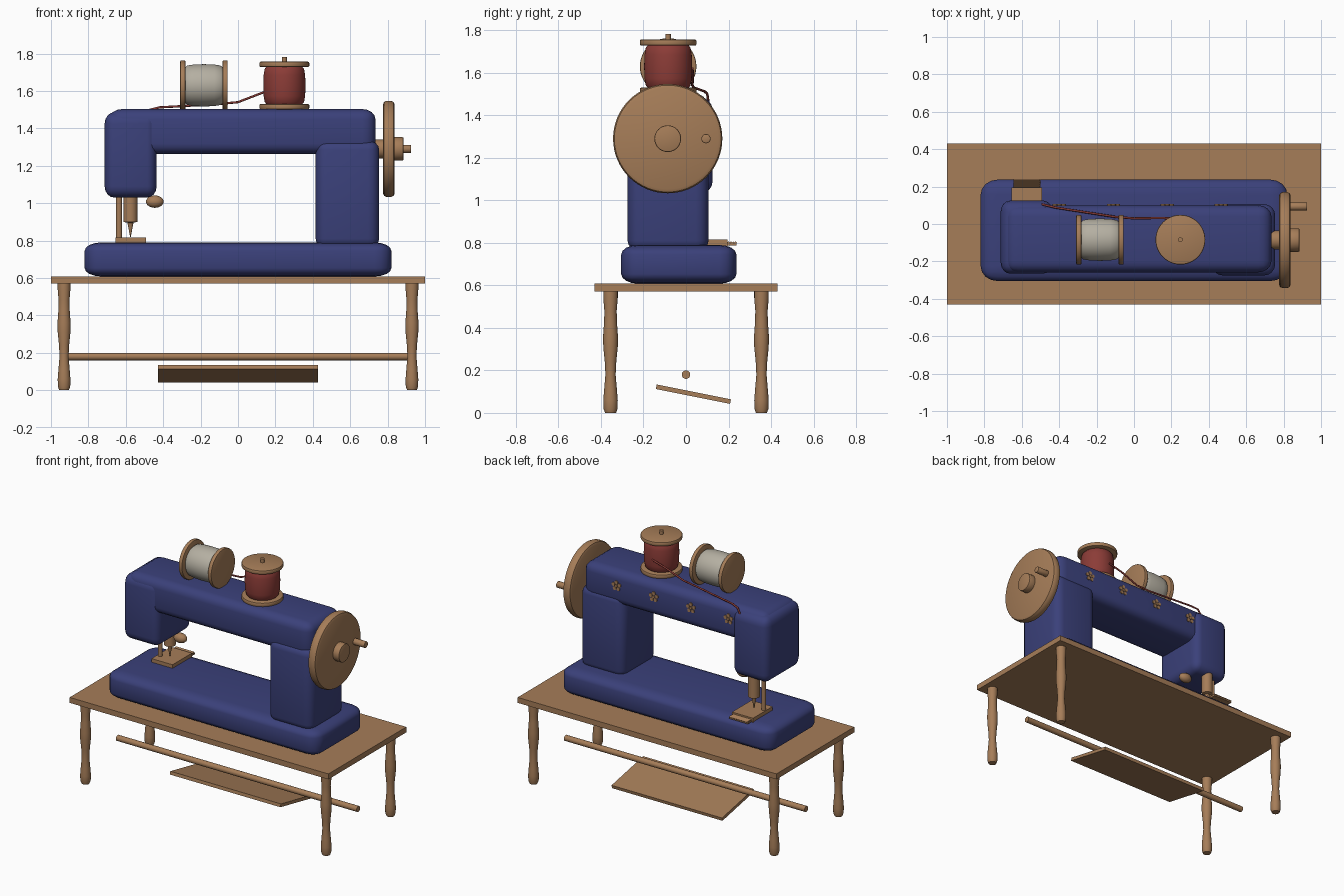
import bpy, bmesh, math
from mathutils import Matrix, Vector

if "Cube" in bpy.data.objects:
    bpy.data.objects.remove(bpy.data.objects["Cube"])


def material(name, rgb):
    m = bpy.data.materials.new(name)
    m.diffuse_color = (*rgb, 1)
    m.use_nodes = True
    m.node_tree.nodes["Principled BSDF"].inputs["Base Color"].default_value = m.diffuse_color
    return m


BLUE = material("navy enamel", (0.043, 0.052, 0.195))
WOOD = material("warm wood", (0.38, 0.205, 0.098))
RED = material("red thread", (0.26, 0.045, 0.038))
CREAM = material("cream thread", (0.46, 0.43, 0.36))


def finish(name, bm, mat, smooth=True):
    bmesh.ops.recalc_face_normals(bm, faces=bm.faces)
    me = bpy.data.meshes.new(name)
    bm.to_mesh(me)
    bm.free()
    me.materials.append(mat)
    ob = bpy.data.objects.new(name, me)
    bpy.context.collection.objects.link(ob)
    if smooth:
        me.shade_smooth()
        me.set_sharp_from_angle(angle=math.radians(40))
    return ob


def box(name, lo, hi, mat, r=None, tilt=0):
    """Box between two corners; r gives a separate edge radius per axis."""
    lo, hi = Vector(lo), Vector(hi)
    size = hi - lo
    bm = bmesh.new()
    bmesh.ops.create_cube(bm, size=1)
    s = Vector(r) if r else Vector((1, 1, 1))
    bmesh.ops.scale(bm, vec=[size[i] / s[i] for i in range(3)], verts=bm.verts)
    if r:
        bmesh.ops.bevel(bm, geom=bm.edges[:], offset=1, segments=4, profile=0.5,
                        affect='EDGES')
        bmesh.ops.scale(bm, vec=s, verts=bm.verts)
    bmesh.ops.rotate(bm, matrix=Matrix.Rotation(tilt, 3, 'X'), verts=bm.verts)
    bmesh.ops.translate(bm, vec=(lo + hi) / 2, verts=bm.verts)
    return finish(name, bm, mat, r is not None)


def lathe(name, profile, loc, mat, axis='Z', sides=32):
    """Turned part: profile of (radius, height) spun round the given axis."""
    bm = bmesh.new()
    rings = []
    for rad, h in profile:
        rings.append([bm.verts.new((rad * math.cos(2 * math.pi * i / sides),
                                    rad * math.sin(2 * math.pi * i / sides), h))
                      for i in range(sides)])
    for a, b in zip(rings, rings[1:]):
        for i in range(sides):
            j = (i + 1) % sides
            bm.faces.new((a[i], a[j], b[j], b[i]))
    bm.faces.new(rings[0])
    bm.faces.new(rings[-1])
    if axis == 'X':
        bmesh.ops.rotate(bm, matrix=Matrix.Rotation(math.pi / 2, 3, 'Y'), verts=bm.verts)
    elif axis == 'Y':
        bmesh.ops.rotate(bm, matrix=Matrix.Rotation(-math.pi / 2, 3, 'X'), verts=bm.verts)
    bmesh.ops.translate(bm, vec=loc, verts=bm.verts)
    return finish(name, bm, mat)


def rod(name, rad, h0, h1, loc, mat, axis='Z', b=0.0, sides=32):
    """Cylinder with an optional rounded rim b."""
    prof = [(rad, h0), (rad, h1)]
    if b:
        prof = [(rad - b, h0), (rad - 0.3 * b, h0 + 0.3 * b), (rad, h0 + b),
                (rad, h1 - b), (rad - 0.3 * b, h1 - 0.3 * b), (rad - b, h1)]
    return lathe(name, prof, loc, mat, axis, sides)


# Table: top, turned legs, stretcher, treadle
box("table_top", (-1, -0.43, 0.57), (1, 0.43, 0.608), WOOD)
leg = [(0.026, 0), (0.033, 0.02), (0.034, 0.06), (0.030, 0.11), (0.024, 0.18),
       (0.027, 0.24), (0.034, 0.31), (0.035, 0.36), (0.030, 0.43), (0.029, 0.48),
       (0.034, 0.54), (0.034, 0.575)]
for sx, n in ((-1, "left"), (1, "right")):
    for sy, m in ((-1, "front"), (1, "back")):
        lathe(f"{m}_{n}_leg", leg, (sx * 0.93, sy * 0.355, 0), WOOD, sides=20)
rod("stretcher", 0.02, -0.93, 0.93, (0, 0, 0.18), WOOD, 'X', sides=20)
box("treadle", (-0.427, -0.143, 0.077), (0.427, 0.213, 0.099), WOOD,
    tilt=math.radians(-11.3))

# Machine body
box("machine_base", (-0.82, -0.305, 0.608), (0.82, 0.237, 0.79), BLUE, (0.09, 0.08, 0.045))
box("column", (0.415, -0.275, 0.76), (0.755, 0.106, 1.335), BLUE, (0.06, 0.06, 0.05))
box("arm", (-0.69, -0.258, 1.263), (0.735, 0.1, 1.503), BLUE, (0.07, 0.06, 0.055))
box("head", (-0.713, -0.265, 1.03), (-0.435, 0.125, 1.485), BLUE, (0.05, 0.06, 0.06))

# Needle, presser and feed
lathe("needle_bar", [(0.037, 1.06), (0.037, 0.9), (0.016, 0.895), (0.002, 0.82)],
      (-0.575, 0.07, 0), WOOD, sides=20)
rod("presser_bar", 0.016, 0.8, 1.06, (-0.636, 0.05, 0), WOOD, sides=16)
box("needle_plate", (-0.655, -0.02, 0.785), (-0.492, 0.195, 0.815), WOOD)
box("feed_bar", (-0.645, 0.19, 0.788), (-0.5, 0.238, 0.797), WOOD)
for i in range(4):
    lathe(f"feed_tooth_{i + 1}", [(0.007, -0.07), (0.007, 0.07)],
          (-0.573, 0.2 + i * 0.011, 0.8), WOOD, 'X', sides=4)
knob = [(max(0.033 * math.sin(math.pi * k / 12), 0.001), -0.047 * math.cos(math.pi * k / 12))
        for k in range(13)]
lathe("tension_knob", knob, (-0.445, 0, 1.008), WOOD, 'X', sides=24)

# Hand wheel on the right end
WY, WZ = -0.086, 1.29
rod("hand_wheel", 0.257, 0.775, 0.838, (0, WY, WZ), WOOD, 'X', b=0.02, sides=64)
rod("wheel_axle", 0.05, 0.7, 0.79, (0, WY, WZ), WOOD, 'X')
rod("wheel_hub", 0.063, 0.82, 0.885, (0, WY, WZ), WOOD, 'X', b=0.006)
rod("wheel_handle", 0.022, 0.82, 0.925, (0, 0.094, WZ), WOOD, 'X', b=0.004, sides=20)


# Thread spools
def spool(name, loc, half, thread, axis):
    for s in (-1, 1):
        c = s * (half - 0.014)
        rod(f"{name}_flange_{'low' if s < 0 else 'high'}", 0.133, c - 0.014, c + 0.014,
            loc, WOOD, axis, b=0.006, sides=48)
    h = half - 0.026
    lathe(f"{name}_thread", [(0.095, -h), (0.105, -h + 0.012), (0.111, -h + 0.045),
                             (0.113, 0), (0.111, h - 0.045), (0.105, h - 0.012),
                             (0.095, h)], loc, thread, axis, sides=48)


spool("cream_spool", (-0.182, -0.084, 1.63), 0.127, CREAM, 'X')
spool("red_spool", (0.248, -0.084, 1.629), 0.127, RED, 'Z')
rod("spool_pin", 0.013, 1.5, 1.782, (0.248, -0.084, 0), WOOD, sides=16)

# Loose thread running over the arm to the head
cu = bpy.data.curves.new("loose_thread", 'CURVE')
cu.dimensions = '3D'
cu.bevel_depth = 0.006
cu.bevel_resolution = 2
cu.use_fill_caps = True
path = [(0.24, 0.03, 1.62), (0.13, 0.032, 1.59), (0.0, 0.03, 1.54), (-0.1, 0.038, 1.53),
        (-0.42, 0.088, 1.512), (-0.47, 0.1, 1.50), (-0.49, 0.105, 1.465)]
sp = cu.splines.new('POLY')
sp.points.add(len(path) - 1)
for p, co in zip(sp.points, path):
    p.co = (*co, 1)
cu.materials.append(RED)
bpy.context.collection.objects.link(bpy.data.objects.new("loose_thread", cu))

# Five-petal flowers along the back of the arm
for k, fx in enumerate((0.466, 0.178, -0.11, -0.4)):
    fz = 1.405
    rod(f"flower_{k + 1}_centre", 0.010, 0.097, 0.108, (fx, 0, fz), WOOD, 'Y', sides=12)
    for i in range(5):
        a = 2 * math.pi * i / 5 + math.pi / 2
        rod(f"flower_{k + 1}_petal_{i + 1}", 0.0125, 0.097, 0.106,
            (fx + 0.024 * math.cos(a), 0, fz + 0.024 * math.sin(a)), WOOD, 'Y', sides=12)
